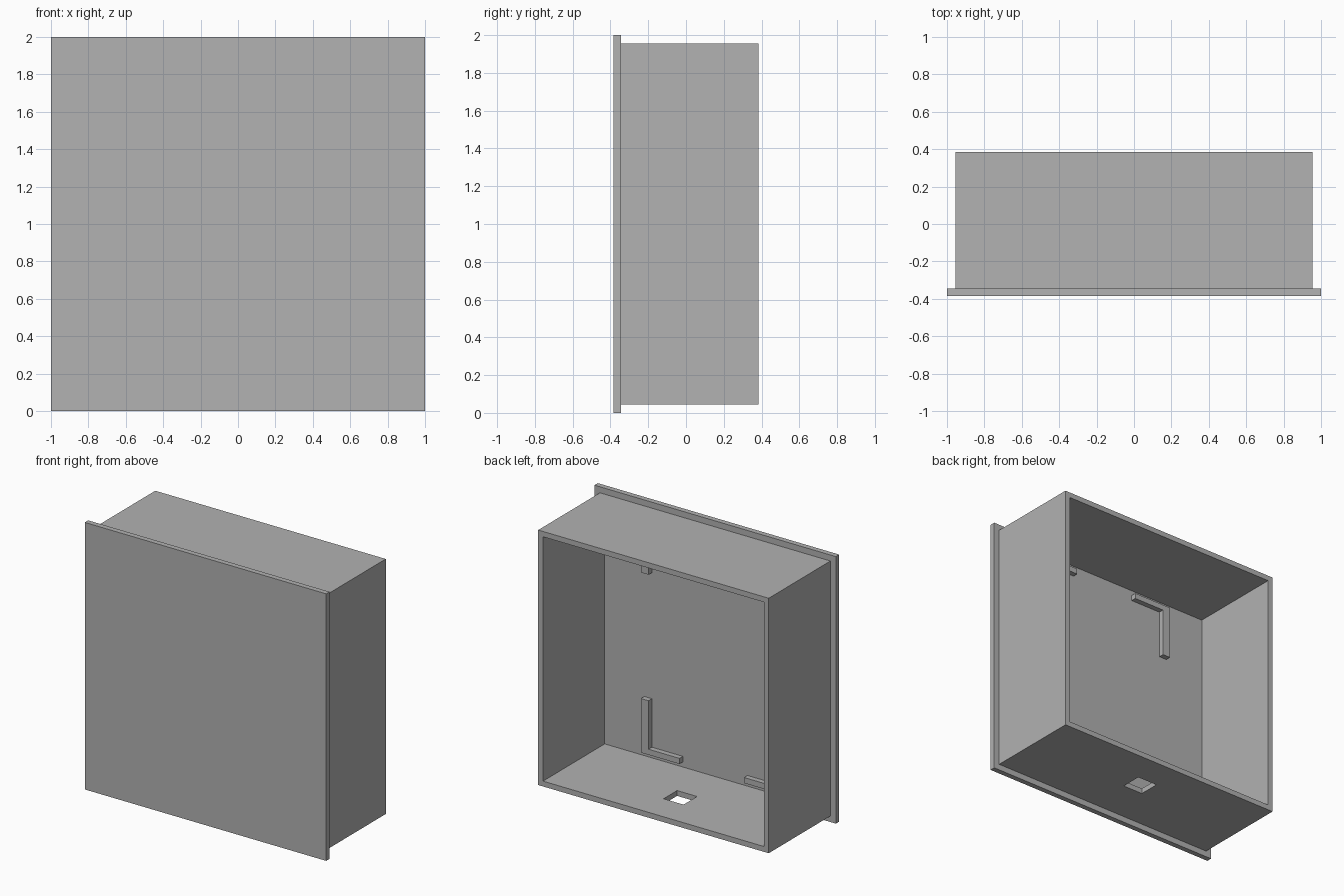
import bpy
import bmesh
from mathutils import Vector

if "Cube" in bpy.data.objects:
    bpy.data.objects.remove(bpy.data.objects["Cube"], do_unlink=True)

grey = bpy.data.materials.new("plain grey")
grey.use_nodes = True
grey.diffuse_color = (0.445, 0.445, 0.445, 1)
grey.node_tree.nodes["Principled BSDF"].inputs["Base Color"].default_value = grey.diffuse_color

# Main dimensions
PLATE_BACK = -0.345
BACK = 0.385
OUTER = 0.955
INNER = 0.915
MID_Z = 1.0


def finish(name, bm):
    bmesh.ops.recalc_face_normals(bm, faces=bm.faces)
    mesh = bpy.data.meshes.new(name)
    bm.to_mesh(mesh)
    bm.free()
    mesh.materials.append(grey)
    obj = bpy.data.objects.new(name, mesh)
    bpy.context.scene.collection.objects.link(obj)
    return obj


def box(name, low, high):
    low, high = Vector(low), Vector(high)
    bm = bmesh.new()
    bmesh.ops.create_cube(bm, size=1)
    bmesh.ops.scale(bm, verts=bm.verts, vec=high - low)
    bmesh.ops.translate(bm, verts=bm.verts, vec=(low + high) / 2)
    return finish(name, bm)


def cut(target, cutter):
    mod = target.modifiers.new(cutter.name, "BOOLEAN")
    mod.operation = "DIFFERENCE"
    mod.solver = "EXACT"
    mod.object = cutter
    bpy.context.view_layer.objects.active = target
    bpy.ops.object.modifier_apply(modifier=mod.name)
    bpy.data.objects.remove(cutter, do_unlink=True)


def bracket(name, side, level):
    # L outline in the quarter, measured from the plate centre
    outline = [(0.587, 0.877), (0.587, 0.472), (0.524, 0.472),
               (0.524, 0.835), (0.268, 0.835), (0.268, 0.877)]
    bm = bmesh.new()
    start = PLATE_BACK - 0.005
    face = bm.faces.new([bm.verts.new((side * x, start, MID_Z + level * z))
                         for x, z in outline])
    new = bmesh.ops.extrude_face_region(bm, geom=[face])["geom"]
    bmesh.ops.translate(bm, vec=(0, 0.045, 0),
                        verts=[v for v in new if isinstance(v, bmesh.types.BMVert)])
    return finish(name, bm)


# Overhanging front plate
box("front_plate", (-1, -BACK, 0), (1, PLATE_BACK, 2))

# Open-backed housing with a cable slot in its floor
housing = box("housing", (-OUTER, PLATE_BACK, MID_Z - OUTER), (OUTER, BACK, MID_Z + OUTER))
cut(housing, box("cavity", (-INNER, -0.6, MID_Z - INNER), (INNER, 0.6, MID_Z + INNER)))
cut(housing, box("slot", (-0.083, -0.013, -0.1), (0.083, 0.147, 0.2)))

# Four corner brackets on the inside of the plate
for side, side_name in ((1, "left"), (-1, "right")):
    for level, level_name in ((1, "upper"), (-1, "lower")):
        bracket(f"{level_name}_{side_name}_bracket", side, level)
